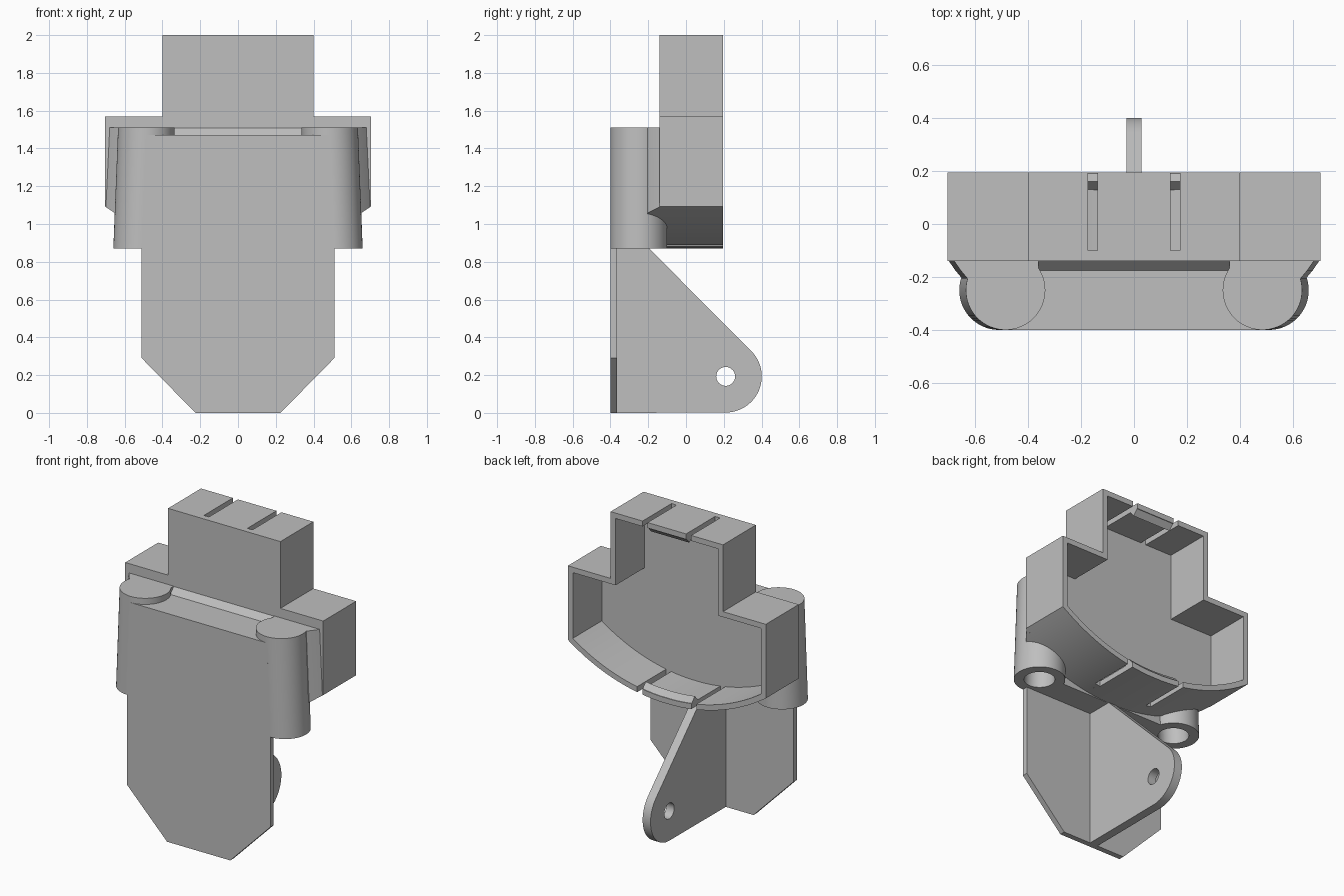
import bpy, bmesh, math

if "Cube" in bpy.data.objects:
    bpy.data.objects.remove(bpy.data.objects["Cube"], do_unlink=True)

grey = bpy.data.materials.new("plain grey")
grey.use_nodes = True
COLOR = (0.52, 0.52, 0.52, 1)
grey.diffuse_color = COLOR
grey.node_tree.nodes["Principled BSDF"].inputs["Base Color"].default_value = COLOR


def loft(name, rings):
    """Closed solid through matching rings of points."""
    bm = bmesh.new()
    loops = [[bm.verts.new(p) for p in ring] for ring in rings]
    n = len(loops[0])
    for a, b in zip(loops, loops[1:]):
        for i in range(n):
            j = (i + 1) % n
            bm.faces.new((a[i], a[j], b[j], b[i]))
    bm.faces.new(loops[0])
    bm.faces.new(loops[-1])
    bmesh.ops.recalc_face_normals(bm, faces=bm.faces)
    mesh = bpy.data.meshes.new(name)
    bm.to_mesh(mesh)
    bm.free()
    obj = bpy.data.objects.new(name, mesh)
    obj.data.materials.append(grey)
    bpy.context.collection.objects.link(obj)
    return obj


def prism_y(name, pts, y0, y1):
    return loft(name, [[(x, y, z) for x, z in pts] for y in (y0, y1)])


def prism_x(name, pts, x0, x1):
    return loft(name, [[(x, y, z) for y, z in pts] for x in (x0, x1)])


def box(name, x0, x1, y0, y1, z0, z1):
    return prism_y(name, [(x0, z0), (x1, z0), (x1, z1), (x0, z1)], y0, y1)


def cut(obj, cutters):
    for c in cutters:
        c.hide_render = True
        mod = obj.modifiers.new("cut", "BOOLEAN")
        mod.operation, mod.solver, mod.object = "DIFFERENCE", "EXACT", c
        bpy.context.view_layer.objects.active = obj
        bpy.ops.object.modifier_apply(modifier=mod.name)


def mirrored(half):
    """Complete a right-hand outline that runs from top to bottom."""
    return half + [(-x, z) for x, z in reversed(half)]


# Curved underside of the housing
RADIUS, WALL = 1.224, 0.035


def arc_z(x, r=RADIUS):
    return 2.094 - math.sqrt(r * r - x * x)


def arc(x_end, r=RADIUS, steps=14):
    xs = [x_end * (1 - (i + 0.5) / (steps + 0.5)) for i in range(-0, steps)]
    return [(x, arc_z(x, r)) for x in [x_end] + xs]


helpers = []

# Open-backed housing with slotted top and bottom
outer = mirrored([(0.4, 2), (0.4, 1.57), (0.705, 1.57)] + arc(0.705))
inner = mirrored([(0.365, 1.965), (0.365, 1.535), (0.67, 1.535)] + arc(0.67, RADIUS - WALL))
housing = prism_y("housing", outer, -0.14, 0.195)
cavity = prism_y("cavity_cutter", inner, -0.1, 0.4)
slots = []
for s in (-1, 1):
    for x, z0, z1 in ((0.155, 1.9, 2.1), (0.193, 0.7, 1.0)):
        slots.append(box("slot_cutter", s * x - 0.018, s * x + 0.018, -0.1, 0.4, z0, z1))
cut(housing, [cavity] + slots)
helpers += [cavity] + slots

# Snap ridges on the top and bottom tabs
prism_x("top_snap_ridge", [(0.125, 1.97), (0.16, 1.93), (0.195, 1.97)], -0.137, 0.137)
rings = []
for i in range(9):
    x = 0.175 * (i / 4 - 1)
    z = arc_z(x, RADIUS - WALL)
    rings.append([(x, 0.125, z - 0.005), (x, 0.16, z + 0.035), (x, 0.195, z - 0.005)])
loft("bottom_snap_ridge", rings)

# Flared neck joining the sleeves to the housing, with a sloped ledge on top
neck_rings = []
for y, top_x, low_x, ledge in ((-0.139, 0.68, 0.7, 1.509), (-0.175, 0.655, 0.675, 1.47),
                               (-0.205, 0.63, 0.65, 1.47)):
    half = [(0.36, ledge), (0.36, 1.51), (top_x, 1.51)] + arc(low_x)
    neck_rings.append([(x, y, z) for x, z in mirrored(half)])
neck = loft("neck", neck_rings)

# Web between the sleeves
web = prism_y("sleeve_web", mirrored([(0.487, 1.47), (0.51, 0.87)]), -0.4, -0.2)


# Leaning round sleeves, hollow from below
def leaning_cylinder(name, side, r, z0, z1):
    rings = []
    for z in (z0, z1):
        cx = side * (0.51 - 0.025 * (z - 0.87) / 0.64)
        rings.append([(cx + r * math.cos(a), -0.25 + r * math.sin(a), z)
                      for a in (math.tau * i / 64 for i in range(64))])
    return loft(name, rings)


bores = [leaning_cylinder("bore_cutter", s, 0.09, 0.8, 1.4) for s in (-1, 1)]
helpers += bores
for s, side_name in ((-1, "right"), (1, "left")):
    sleeve = leaning_cylinder(side_name + "_sleeve", s, 0.15, 0.87, 1.51)
    cut(sleeve, [bores[0] if s < 0 else bores[1]])
cut(neck, bores)
cut(web, bores)

# Front plate with clipped lower corners
prism_y("front_plate", mirrored([(0.51, 0.875), (0.51, 0.29), (0.225, 0)]), -0.4, -0.365)

# Rear rib with a rounded, drilled end
CY, CZ, R = 0.21, 0.193, 0.191
rib_pts = [(-0.37, 0), (-0.37, 0.875), (-0.2, 0.875)]
for i in range(25):
    a = math.radians(45 - 135 * i / 24)
    rib_pts.append((CY + R * math.cos(a), CZ + R * math.sin(a)))
rib_pts = [(y, max(z, 0)) for y, z in rib_pts]
rib = prism_x("rear_rib", rib_pts, -0.028, 0.028)
pin = prism_x("pin_hole_cutter", [(CY + 0.05 * math.cos(math.tau * i / 32),
                                   CZ + 0.05 * math.sin(math.tau * i / 32))
                                  for i in range(32)], -0.1, 0.1)
cut(rib, [pin])
helpers.append(pin)

# Remove the spent cutters, then smooth the curved walls only
for h in helpers:
    bpy.data.objects.remove(h, do_unlink=True)
for obj in bpy.context.collection.objects:
    if obj.type == "MESH":
        bpy.ops.object.select_all(action="DESELECT")
        obj.select_set(True)
        bpy.context.view_layer.objects.active = obj
        bpy.ops.object.shade_smooth_by_angle(angle=math.radians(25))
